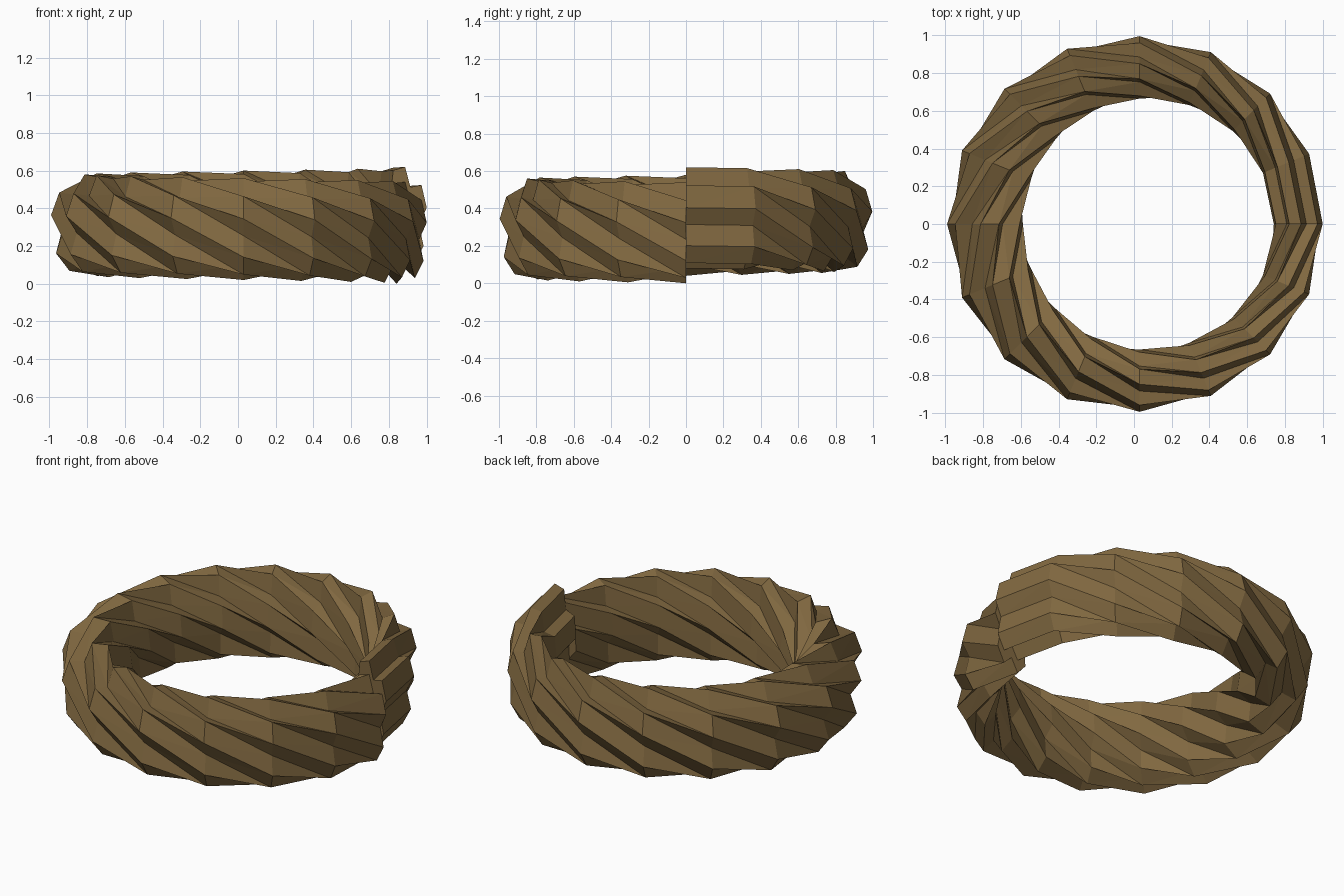
import bpy
import bmesh
from math import sin, cos, pi, radians

cube = bpy.data.objects.get("Cube")
if cube:
    bpy.data.objects.remove(cube)

SEGMENTS = 16          # straight pieces around the ring
STRANDS = 5            # lobes in the rope cross-section
LOBE = [(-36, 0.68), (-14, 1.0), (14, 1.0)]   # groove, then two ridge corners
HALF_HEIGHT = 0.275


def rope_section(bm, t):
    """One lobed cross-section; the rope sinks a little along its length."""
    a = 2 * pi * t
    inner = 0.67 + 0.045 * cos(a)
    outer = 0.995 - 0.025 * cos(a)
    middle, half_width = (inner + outer) / 2, (outer - inner) / 2 * 1.03
    height = 0.36 - 0.08 * t
    ring = []
    for s in range(STRANDS):
        for offset, size in LOBE:
            p = radians(26 + s * 360 / STRANDS + offset)
            r = middle + half_width * size * cos(p)
            z = height + HALF_HEIGHT * size * sin(p)
            ring.append(bm.verts.new((0.03 + r * cos(a), r * sin(a), z)))
    return ring


bm = bmesh.new()
rings = [rope_section(bm, i / SEGMENTS) for i in range(SEGMENTS + 1)]
n = len(rings[0])

# Corners wind down the outside; the first piece turns back at the join
for i in range(SEGMENTS):
    shift = 1 if i == 0 else -2
    a, b = rings[i], rings[i + 1]
    for k in range(n):
        bm.faces.new((a[k], a[(k + 1) % n],
                      b[(k + 1 + shift) % n], b[(k + shift) % n]))

# Close both rope ends at the join
bm.faces.new(rings[0])
bm.faces.new(rings[-1])

bmesh.ops.recalc_face_normals(bm, faces=bm.faces)
bmesh.ops.triangulate(bm, faces=bm.faces, quad_method='SHORT_EDGE')

# Stand the ring on the ground
low = min(v.co.z for v in bm.verts)
bmesh.ops.translate(bm, verts=bm.verts, vec=(0, 0, -low))

mesh = bpy.data.meshes.new("rope_ring")
bm.to_mesh(mesh)
bm.free()
rope = bpy.data.objects.new("rope_ring", mesh)
bpy.context.collection.objects.link(rope)

# Brown rope colour
brown = bpy.data.materials.new("rope_brown")
brown.use_nodes = True
colour = (0.22, 0.14, 0.052, 1)
brown.diffuse_color = colour
brown.node_tree.nodes["Principled BSDF"].inputs["Base Color"].default_value = colour
mesh.materials.append(brown)
